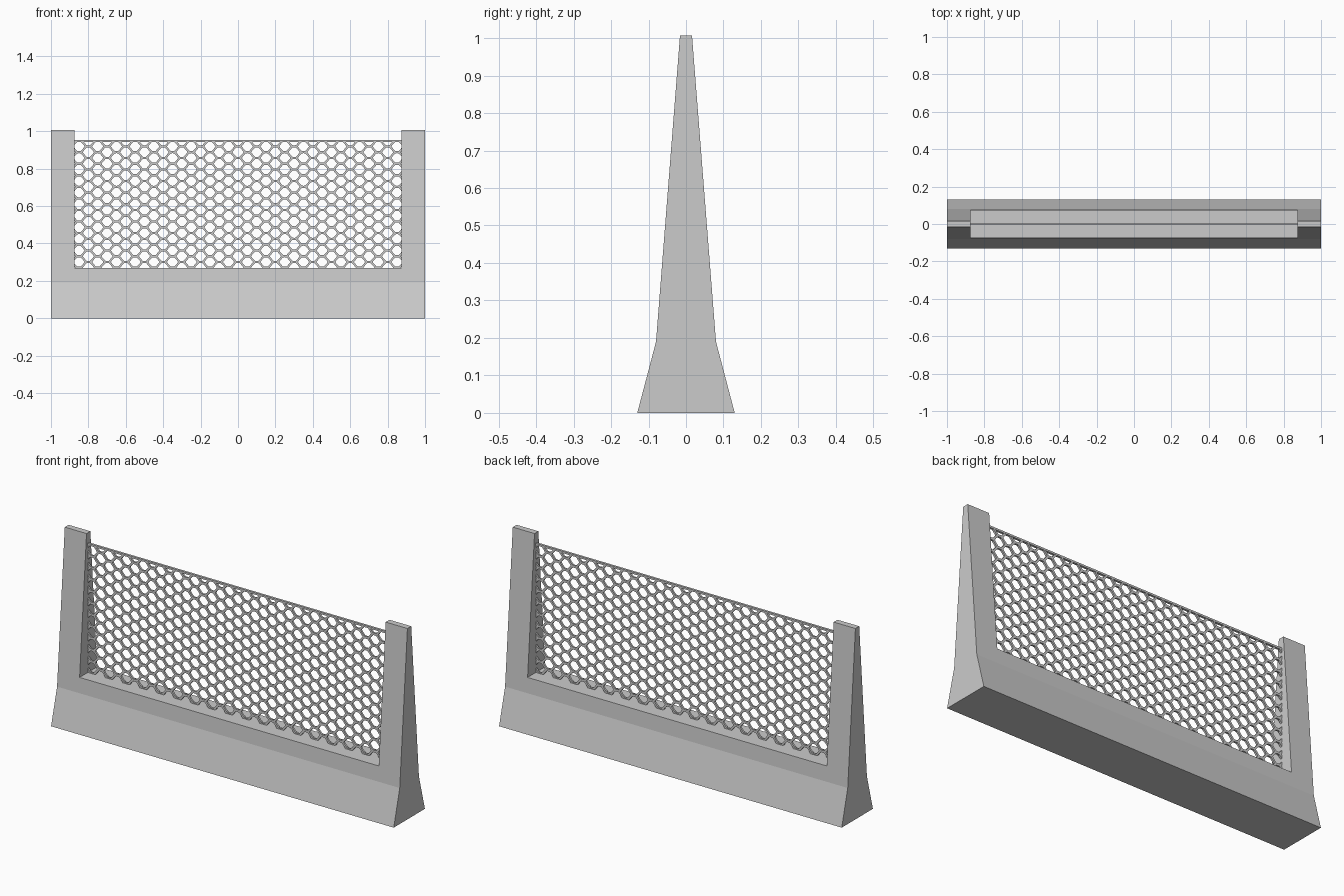
import bpy, bmesh
from mathutils import Vector

if "Cube" in bpy.data.objects:
    bpy.data.objects.remove(bpy.data.objects["Cube"])


def make_object(name, bm):
    bmesh.ops.recalc_face_normals(bm, faces=bm.faces)
    mesh = bpy.data.meshes.new(name)
    bm.to_mesh(mesh)
    bm.free()
    obj = bpy.data.objects.new(name, mesh)
    bpy.context.collection.objects.link(obj)
    return obj


def box(name, lo, hi):
    bm = bmesh.new()
    bmesh.ops.create_cube(bm, size=1)
    for v in bm.verts:
        v.co = [(lo[i] + hi[i]) / 2 + v.co[i] * (hi[i] - lo[i]) for i in range(3)]
    return make_object(name, bm)


def apply_modifier(obj, mod):
    bpy.context.view_layer.objects.active = obj
    bpy.ops.object.modifier_apply(modifier=mod.name)


# Barrier frame: tapered profile extruded along x, with a window cut out
half = [(0.13, 0), (0.08, 0.19), (0.016, 1.007)]
profile = half + [(-y, z) for y, z in reversed(half)]
bm = bmesh.new()
face = bm.faces.new([bm.verts.new((-1, y, z)) for y, z in profile])
ext = bmesh.ops.extrude_face_region(bm, geom=[face])
moved = [g for g in ext["geom"] if isinstance(g, bmesh.types.BMVert)]
bmesh.ops.translate(bm, verts=moved, vec=(2, 0, 0))
frame = make_object("barrier_frame", bm)

cutter = box("window_cutter", (-0.873, -0.5, 0.27), (0.873, 0.5, 1.5))
cutter.hide_render = True
cut = frame.modifiers.new("window", "BOOLEAN")
cut.object = cutter
cut.operation = "DIFFERENCE"
cut.solver = "EXACT"
apply_modifier(frame, cut)
bpy.data.objects.remove(cutter)

# Expanded metal mesh: staggered hexagonal cells, each with a rounded hole
PX, PZ, NODE = 0.1, 0.0618, 0.012
TOP = 0.95
tip = PX / 2 - NODE
corners = [Vector(p) for p in ((tip, 0), (NODE, PZ / 2), (-NODE, PZ / 2),
                               (-tip, 0), (-NODE, -PZ / 2), (NODE, -PZ / 2))]
outer, inner = [], []
for i, c in enumerate(corners):
    mid = (c + corners[(i + 1) % 6]) / 2
    outer += [c, mid]
    inner += [c * 0.79, mid * 0.82]

bm = bmesh.new()
for col in range(-18, 19):
    for row in range(13):
        cx = col * PX / 2
        cz = 0.27 + (row + 0.5 * (col % 2)) * PZ
        ring_o = [bm.verts.new((cx + p.x, 0, cz + p.y)) for p in outer]
        ring_i = [bm.verts.new((cx + p.x, 0, cz + p.y)) for p in inner]
        for i in range(12):
            j = (i + 1) % 12
            bm.faces.new((ring_o[i], ring_o[j], ring_i[j], ring_i[i]))
bmesh.ops.remove_doubles(bm, verts=bm.verts, dist=0.0004)

# Trim the sheet so its edges end inside the frame and at the top rail
for co, no in (((0, 0, TOP), (0, 0, 1)), ((0, 0, 0.262), (0, 0, -1)),
               ((0.88, 0, 0), (1, 0, 0)), ((-0.88, 0, 0), (-1, 0, 0))):
    bmesh.ops.bisect_plane(bm, geom=bm.verts[:] + bm.edges[:] + bm.faces[:],
                           plane_co=co, plane_no=no, clear_outer=True)
sheet = make_object("wire_mesh", bm)
solid = sheet.modifiers.new("thickness", "SOLIDIFY")
solid.thickness = 0.01
solid.offset = 0
apply_modifier(sheet, solid)

# Thin rail along the top of the mesh
box("mesh_top_rail", (-0.88, -0.006, TOP - 0.008), (0.88, 0.006, TOP + 0.002))
